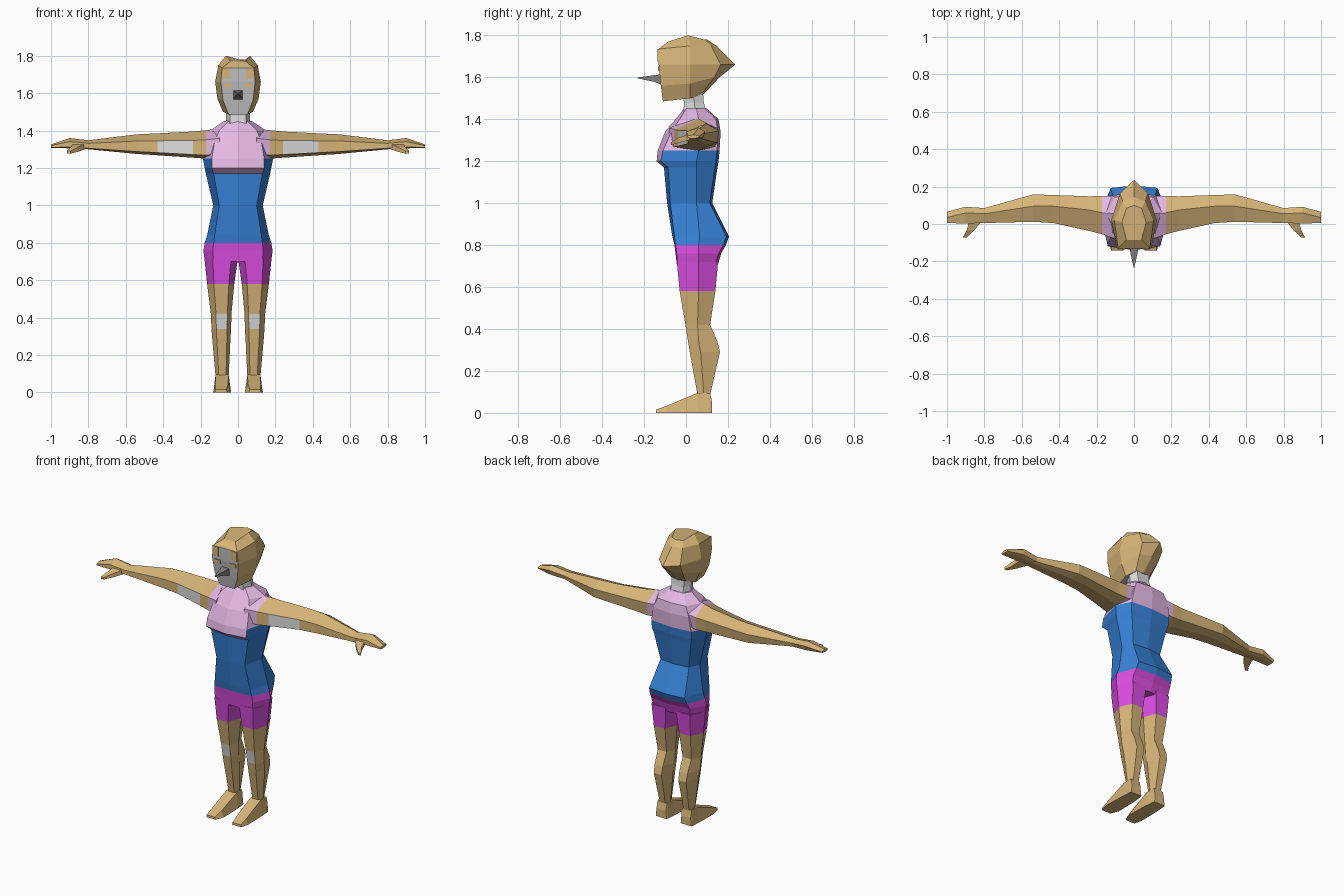
import bpy
import bmesh

COLOURS = {
    "tan_skin": (0.68, 0.46, 0.19), "blue_suit": (0.038, 0.223, 0.68),
    "pink_top": (0.78, 0.48, 0.78), "magenta_shorts": (0.70, 0.076, 0.75),
    "light_grey": (0.72, 0.72, 0.72), "face_grey": (0.52, 0.52, 0.52),
    "dark_grey": (0.22, 0.22, 0.22)}
MATS = []
for mat_name, rgb in COLOURS.items():
    mat = bpy.data.materials.new(mat_name)
    mat.diffuse_color = (*rgb, 1)
    MATS.append(mat)
TAN, BLUE, PINK, MAGENTA, LIGHT, FACE, DARK = range(7)


def loft(name, rings, colour, sign=1):
    """Skin a stack of rings, cap both ends; colour is an index or a rule (centre, normal)."""
    bm = bmesh.new()
    rows = [[bm.verts.new((sign * x, y, z)) for x, y, z in ring] for ring in rings]
    n = len(rows[0])
    for a, b in zip(rows, rows[1:]):
        for i in range(n):
            j = (i + 1) % n
            bm.faces.new((a[i], a[j], b[j], b[i]))
    bm.faces.new(rows[0])
    bm.faces.new(rows[-1])
    bmesh.ops.recalc_face_normals(bm, faces=bm.faces)
    for f in bm.faces:
        f.material_index = colour(f.calc_center_median(), f.normal) if callable(colour) else colour
    mesh = bpy.data.meshes.new(name)
    bm.to_mesh(mesh)
    bm.free()
    for m in MATS:
        mesh.materials.append(m)
    obj = bpy.data.objects.new(name, mesh)
    bpy.context.collection.objects.link(obj)
    return obj


def block(x0, x1, y, z0, z1):
    """Rectangle facing y."""
    return [(x0, y, z0), (x1, y, z0), (x1, y, z1), (x0, y, z1)]


# Torso: eight-sided rings (z, corner x, side x, front y, corner y, side y, back y)
def torso_ring(z, xc, xs, yf, yfc, ym, yb):
    return [(0, yf, z), (xc, yfc, z), (xs, ym, z), (xc, yb - 0.012, z), (0, yb, z),
            (-xc, yb - 0.012, z), (-xs, ym, z), (-xc, yfc, z)]


def torso_colour(c, n):
    if c.z < 0.8:
        return MAGENTA
    if c.z > 1.25 or (c.z > 1.18 and n.y < -0.5):
        return PINK
    return BLUE


loft("torso", [torso_ring(*r) for r in (
    (0.70, 0.13, 0.178, -0.043, -0.04, 0.06, 0.15),
    (0.76, 0.135, 0.185, -0.05, -0.045, 0.06, 0.168),
    (0.80, 0.13, 0.178, -0.055, -0.05, 0.06, 0.19),
    (0.84, 0.125, 0.165, -0.065, -0.055, 0.065, 0.205),
    (1.00, 0.10, 0.132, -0.09, -0.075, 0.05, 0.125),
    (1.17, 0.13, 0.172, -0.105, -0.085, 0.05, 0.15),
    (1.20, 0.14, 0.178, -0.14, -0.12, 0.05, 0.155),
    (1.25, 0.14, 0.188, -0.135, -0.11, 0.06, 0.16),
    (1.34, 0.125, 0.175, -0.10, -0.07, 0.06, 0.165),
    (1.40, 0.10, 0.15, -0.05, -0.03, 0.06, 0.155),
    (1.45, 0.05, 0.075, -0.01, 0.0, 0.05, 0.10))], torso_colour)

# Neck
loft("neck", [[(x, yf, z), (-x, yf, z), (-x * 1.5, ym, z), (-x, yb, z), (x, yb, z), (x * 1.5, ym, z)]
              for x, yf, ym, yb, z in ((0.045, -0.012, 0.045, 0.10, 1.42),
                                       (0.042, -0.01, 0.04, 0.085, 1.48),
                                       (0.045, -0.02, 0.03, 0.08, 1.54))], LIGHT)


# Head: tilted rings with a flat face and a pointed back
def head_ring(zf, zm, zb, xf, xs, xb, yf, ym, yb, tip):
    return [(-xf, yf, zf), (xf, yf, zf), (xs, ym, zm), (xb, yb, zb),
            (0, tip, zb), (-xb, yb, zb), (-xs, ym, zm)]


def head_colour(c, n):
    return FACE if (n.y < -0.8 and c.z < 1.73) or n.z < -0.85 else TAN


loft("head", [head_ring(*r) for r in (
    (1.485, 1.50, 1.52, 0.05, 0.08, 0.05, -0.11, 0.02, 0.075, 0.085),
    (1.56, 1.57, 1.60, 0.08, 0.11, 0.07, -0.12, 0.02, 0.135, 0.16),
    (1.66, 1.66, 1.66, 0.092, 0.122, 0.075, -0.13, 0.02, 0.165, 0.235),
    (1.735, 1.75, 1.75, 0.085, 0.105, 0.06, -0.13, 0.02, 0.12, 0.145),
    (1.77, 1.80, 1.78, 0.04, 0.065, 0.04, -0.085, 0.01, 0.085, 0.10))], head_colour)

# Pointed nose
loft("nose", [block(-0.027, 0.027, -0.11, 1.562, 1.615),
              block(-0.02, 0.02, -0.15, 1.578, 1.61),
              block(-0.002, 0.002, -0.232, 1.595, 1.599)], DARK)


# Legs: six-sided rings (z, inner x, outer x, front y, side y, back y)
def leg_ring(z, xi, xo, yf, ym, yb):
    a, b = xi + 0.2 * (xo - xi), xi + 0.75 * (xo - xi)
    return [(a, yf, z), (b, yf, z), (xo, ym, z), (b, yb, z), (a, yb, z), (xi, ym, z)]


def leg_colour(c, n):
    if c.z > 0.58:
        return MAGENTA
    return LIGHT if 0.34 < c.z < 0.42 and n.y < -0.8 else TAN


# Arms: six-sided rings (x, front y, ridge y, back y, bottom z, top z)
def arm_ring(x, yf, yr, yb, zb, zt):
    lo, hi = zb + 0.12 * (zt - zb), zb + 0.66 * (zt - zb)
    return [(x, yr, zt), (x, yb, hi), (x, yb - 0.01, lo), (x, yr, zb), (x, yf, lo), (x, yf, hi)]


def arm_colour(c, n):
    if abs(c.x) < 0.17:
        return PINK
    return LIGHT if 0.24 < abs(c.x) < 0.43 and n.y < -0.8 else TAN


for side, s in (("right", -1), ("left", 1)):
    loft(side + "_leg", [leg_ring(*r) for r in (
        (0.72, 0.0, 0.18, -0.044, 0.06, 0.153),
        (0.58, 0.02, 0.165, -0.03, 0.06, 0.14),
        (0.42, 0.035, 0.145, -0.003, 0.055, 0.115),
        (0.34, 0.037, 0.142, 0.01, 0.06, 0.15),
        (0.29, 0.04, 0.138, 0.018, 0.07, 0.162),
        (0.085, 0.05, 0.12, 0.055, 0.085, 0.115))], leg_colour, s)

    # Wedge foot: (y, bottom x pair, top x pair, top z)
    loft(side + "_foot", [[(b0, y, 0), (b1, y, 0), (t1, y, z), (t0, y, z)]
                          for y, b0, b1, t0, t1, z in (
        (0.125, 0.05, 0.125, 0.055, 0.12, 0.05),
        (0.115, 0.047, 0.128, 0.052, 0.12, 0.095),
        (0.055, 0.04, 0.132, 0.05, 0.12, 0.095),
        (-0.09, 0.037, 0.135, 0.055, 0.122, 0.035),
        (-0.143, 0.058, 0.122, 0.062, 0.12, 0.015))], TAN, s)

    # Arm running into a flat hand
    loft(side + "_arm", [arm_ring(*r) for r in (
        (0.10, -0.08, 0.05, 0.15, 1.26, 1.41),
        (0.17, -0.055, 0.06, 0.15, 1.25, 1.402),
        (0.24, -0.037, 0.075, 0.148, 1.255, 1.395),
        (0.43, 0.005, 0.095, 0.155, 1.268, 1.385),
        (0.54, 0.012, 0.095, 0.158, 1.275, 1.38),
        (0.80, 0.005, 0.055, 0.085, 1.30, 1.348),
        (0.90, 0.003, 0.06, 0.092, 1.305, 1.36),
        (1.0, 0.005, 0.035, 0.065, 1.308, 1.326))], arm_colour, s)

    loft(side + "_thumb", [block(0.81, 0.88, 0.02, 1.302, 1.33),
                           block(0.855, 0.895, -0.035, 1.287, 1.312),
                           block(0.895, 0.915, -0.072, 1.277, 1.29)], TAN, s)

    # Fringe and eye plates
    loft(side + "_fringe", [block(0.045, 0.085, -0.127, 1.675, 1.735),
                            block(0.045, 0.085, -0.135, 1.675, 1.735)], TAN, s)
    loft(side + "_eye", [block(0.032, 0.075, -0.125, 1.632, 1.652),
                         block(0.032, 0.075, -0.133, 1.632, 1.652)], TAN, s)
